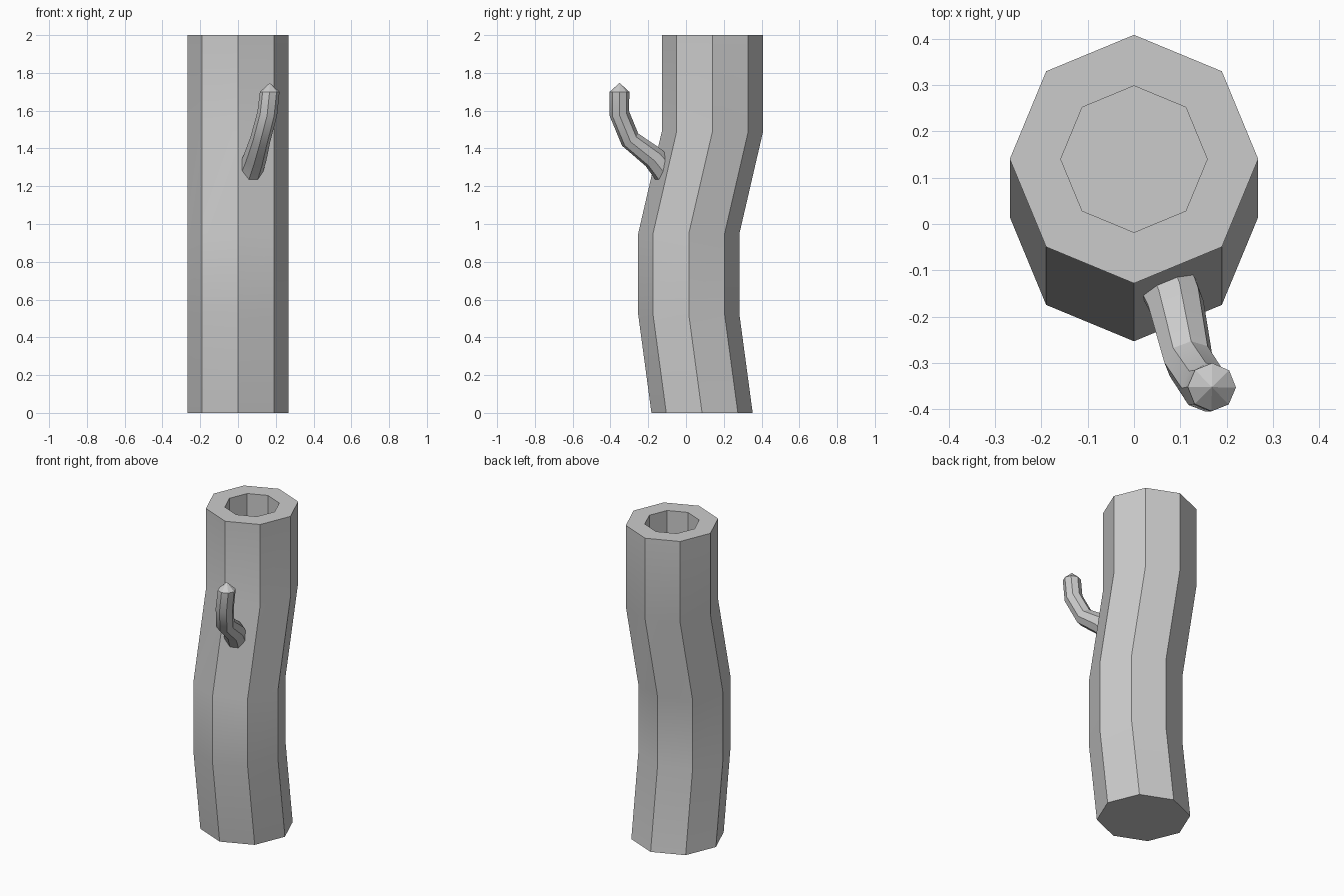
import bpy, bmesh, math
from mathutils import Vector

if "Cube" in bpy.data.objects:
    bpy.data.objects.remove(bpy.data.objects["Cube"])

SIDES = 8


def ring(bm, center, radius, u, v, turn=0.0):
    verts = []
    for i in range(SIDES):
        a = 2 * math.pi * i / SIDES + turn
        verts.append(bm.verts.new(center + radius * (math.cos(a) * u + math.sin(a) * v)))
    return verts


def bridge(bm, rings):
    for a, b in zip(rings, rings[1:]):
        for i in range(SIDES):
            j = (i + 1) % SIDES
            bm.faces.new((a[i], a[j], b[j], b[i]))


def finish(bm, name):
    bmesh.ops.recalc_face_normals(bm, faces=bm.faces[:])
    mesh = bpy.data.meshes.new(name)
    bm.to_mesh(mesh)
    bm.free()
    obj = bpy.data.objects.new(name, mesh)
    bpy.context.collection.objects.link(obj)
    bpy.ops.object.select_all(action='DESELECT')
    obj.select_set(True)
    bpy.context.view_layer.objects.active = obj
    bpy.ops.object.shade_smooth_by_angle(angle=math.radians(30))
    return obj


X, Y = Vector((1, 0, 0)), Vector((0, 1, 0))

# Bent trunk, folding over the rim into a hollow: (y, z, radius)
trunk_profile = [(0.085, 0, 0.268), (0.015, 0.52, 0.268), (0.015, 0.95, 0.268),
                 (0.14, 1.49, 0.268), (0.14, 2.0, 0.268),
                 (0.14, 2.0, 0.158), (0.14, 1.6, 0.158)]
bm = bmesh.new()
rings = [ring(bm, Vector((0, y, z)), r, X, Y) for y, z, r in trunk_profile]
bridge(bm, rings)
bm.faces.new(rings[0])
bm.faces.new(rings[-1])
finish(bm, "trunk")

# Curved side branch with a pointed tip: (x, y, z, radius)
branch_path = [(0.055, -0.09, 1.25, 0.068), (0.09, -0.17, 1.35, 0.062),
               (0.118, -0.296, 1.447, 0.054), (0.155, -0.353, 1.585, 0.053),
               (0.168, -0.352, 1.70, 0.052)]
points = [Vector(p[:3]) for p in branch_path]
side = Vector((0.93, 0.37, 0))
bm = bmesh.new()
rings = []
for i, p in enumerate(points):
    t = (points[min(i + 1, len(points) - 1)] - points[max(i - 1, 0)]).normalized()
    if i == len(points) - 1:
        t = Vector((0, 0, 1))
    u = (side - side.dot(t) * t).normalized()
    rings.append(ring(bm, p, branch_path[i][3], u, t.cross(u), math.pi / 8))
bridge(bm, rings)
bm.faces.new(rings[0])
tip = bm.verts.new((0.168, -0.352, 1.747))
for i in range(SIDES):
    bm.faces.new((rings[-1][i], rings[-1][(i + 1) % SIDES], tip))
finish(bm, "branch")
